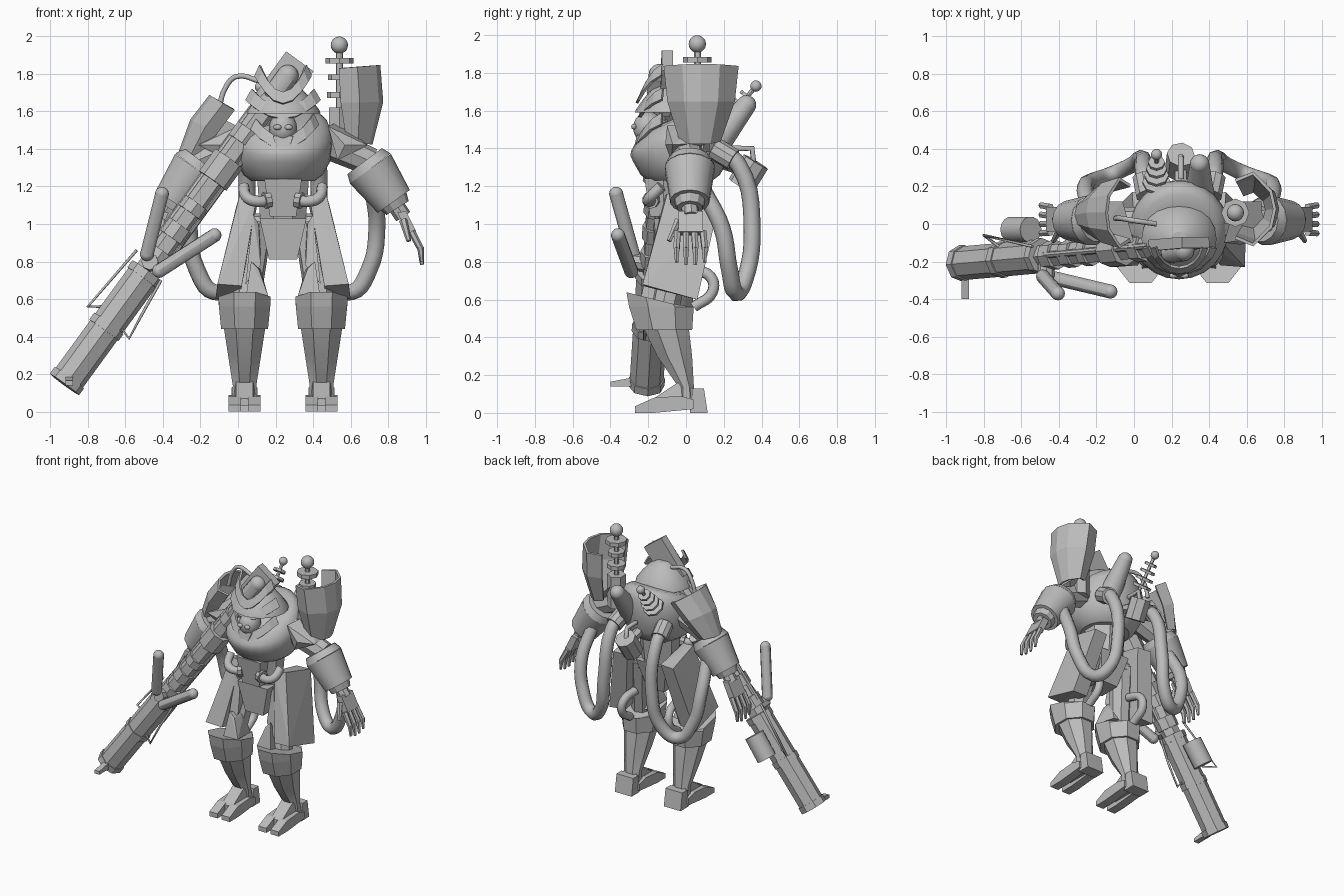
import bpy, bmesh, math
from mathutils import Vector, Matrix

if "Cube" in bpy.data.objects:
    bpy.data.objects.remove(bpy.data.objects["Cube"])

C = 0.24  # body centre line in x
METAL = bpy.data.materials.new("grey_metal")
METAL.diffuse_color = (0.5, 0.5, 0.5, 1)
METAL.use_nodes = True
METAL.node_tree.nodes["Principled BSDF"].inputs["Base Color"].default_value = METAL.diffuse_color


def finish(name, bm, smooth=True):
    bmesh.ops.recalc_face_normals(bm, faces=bm.faces)
    me = bpy.data.meshes.new(name)
    bm.to_mesh(me)
    bm.free()
    me.materials.append(METAL)
    ob = bpy.data.objects.new(name, me)
    bpy.context.collection.objects.link(ob)
    if smooth:
        bpy.ops.object.select_all(action='DESELECT')
        ob.select_set(True)
        bpy.context.view_layer.objects.active = ob
        bpy.ops.object.shade_smooth_by_angle(angle=math.radians(30))
    return ob


def rod(name, p, q, r1, r2=None, n=12):
    """Cone or cylinder from p to q."""
    p, q = Vector(p), Vector(q)
    d = q - p
    m = Matrix.Translation((p + q) / 2) @ d.to_track_quat('Z', 'Y').to_matrix().to_4x4()
    bm = bmesh.new()
    bmesh.ops.create_cone(bm, cap_ends=True, segments=n, radius1=r1,
                          radius2=r1 if r2 is None else r2, depth=d.length, matrix=m)
    return finish(name, bm, n > 8)


def ball(name, c, r):
    bm = bmesh.new()
    r = r if isinstance(r, tuple) else (r, r, r)
    m = Matrix.Translation(c) @ Matrix.Diagonal((*r, 1))
    bmesh.ops.create_uvsphere(bm, u_segments=16, v_segments=10, radius=1, matrix=m)
    return finish(name, bm)


def capsule(name, p, q, r):
    rod(name, p, q, r)
    ball(name + "_end", p, r)
    ball(name + "_end", q, r)


def hull(name, pts):
    bm = bmesh.new()
    for p in pts:
        bm.verts.new(p)
    bmesh.ops.convex_hull(bm, input=bm.verts)
    return finish(name, bm, False)


def loft(name, sections, n, turn=0.0, smooth=True):
    """Stack of ellipses: (x, y, z, rx, ry)."""
    bm = bmesh.new()
    rings = []
    for x, y, z, rx, ry in sections:
        rings.append([bm.verts.new((x + rx * math.cos(a), y + ry * math.sin(a), z))
                      for a in (2 * math.pi * i / n + turn for i in range(n))])
    for a, b in zip(rings, rings[1:]):
        for i in range(n):
            bm.faces.new((a[i], a[(i + 1) % n], b[(i + 1) % n], b[i]))
    bm.faces.new(rings[0])
    bm.faces.new(rings[-1])
    return finish(name, bm, smooth)


def strip(name, rows, thick):
    """Open sheet through rows of points, given a thickness."""
    bm = bmesh.new()
    vs = [[bm.verts.new(p) for p in row] for row in rows]
    for a, b in zip(vs, vs[1:]):
        for i in range(len(a) - 1):
            bm.faces.new((a[i], a[i + 1], b[i + 1], b[i]))
    mod = finish(name, bm, False).modifiers.new("thickness", 'SOLIDIFY')
    mod.thickness, mod.offset = thick, 0


def hose(name, pts, r, kind='AUTO'):
    cu = bpy.data.curves.new(name, 'CURVE')
    cu.dimensions = '3D'
    cu.bevel_depth, cu.bevel_resolution, cu.resolution_u = r, 2, 5
    cu.use_fill_caps = True
    sp = cu.splines.new('BEZIER')
    sp.bezier_points.add(len(pts) - 1)
    for b, p in zip(sp.bezier_points, pts):
        b.co = p
        b.handle_left_type = b.handle_right_type = kind
    cu.materials.append(METAL)
    ob = bpy.data.objects.new(name, cu)
    bpy.context.collection.objects.link(ob)
    bpy.ops.object.select_all(action='DESELECT')
    ob.select_set(True)
    bpy.context.view_layer.objects.active = ob
    bpy.ops.object.convert(target='MESH')


# Torso: the top slopes down toward the chest
torso = loft("torso", [(C, -.03, z, rx, ry) for z, rx, ry in (
    (1.23, .17, .17), (1.26, .21, .21), (1.33, .25, .25), (1.42, .265, .265), (1.48, .262, .26),
    (1.53, .24, .235), (1.56, .2, .19), (1.57, .12, .12))], 24)
for v in torso.data.vertices:
    v.co.z += .42 * (v.co.y + .03) * min(1, max(0, (v.co.z - 1.33) / .18))
loft("waist", [(C, -.03, 1.0, .13, .11), (C, -.03, 1.25, .15, .14)], 8, math.pi / 8, False)
hull("belly_plate", [(C + s * w, y, z) for s in (-1, 1) for w, y, z in (
    (.10, -.22, 1.24), (.07, -.19, 1.04), (.10, -.08, 1.24), (.07, -.08, 1.04))])
hull("pelvis_plate", [(C + s * w, y, z) for s in (-1, 1) for w, y, z in (
    (.125, -.17, 1.03), (.075, -.15, .81), (.125, .08, 1.03), (.07, .02, .81))])

# Head: skull in a collar under a domed helmet
ball("skull", (C, -.2, 1.51), (.075, .08, .085))
hull("jaw", [(C + s * w, y, z) for s in (-1, 1) for w, y, z in (
    (.055, -.26, 1.47), (.035, -.275, 1.41), (.055, -.15, 1.47), (.04, -.15, 1.41))])
for s in (-1, 1):
    ball("eye_brow", (C + s * .03, -.275, 1.515), (.022, .015, .015))
loft("helmet", [(C, -.08, z, r, r * .95) for z, r in (
    (1.59, .2), (1.605, .195), (1.66, .155), (1.71, .11), (1.75, .04))], 20)
for name, w, z, d, up, flare in (("helmet_brim", .15, 1.64, .16, .15, .82), ("helmet_brim", .2, 1.56, .15, .1, .82),
                                 ("collar", .19, 1.4, .17, .13, .85)):
    rows = []
    for i in range(9):
        a = math.radians(-80 + 20 * i)
        sx, cy = math.sin(a), math.cos(a)
        rows.append([(C + w * sx, -.1 - d * cy, z + up * sx * sx),
                     (C + w * flare * sx, -.1 - d * flare * cy, z + up * sx * sx + .06)])
    strip(name, rows, .015)
capsule("helmet_lamp", (.2, -.15, 1.7), (.265, -.14, 1.79), .058)

# Legs
for s in (-1, 1):
    def M(o, y, z):
        return (C + s * o, y, z)
    X = C + s * .205
    rod("hip_joint", M(.06, -.02, .98), M(.2, -.02, .98), .075, n=10)
    rod("thigh", M(.14, -.02, 1.0), M(.2, -.11, .55), .085, .075, n=8)
    hull("thigh_inner_plate", [M(.13, -.13, 1.0), M(.16, -.14, 1.05), M(.2, -.19, .68), M(.12, -.17, .78),
                               M(.12, -.03, .95), M(.18, -.05, .7)])
    hull("thigh_plate", [M(.14, -.11, 1.15), M(.23, -.1, 1.16), M(.14, .16, 1.09), M(.25, .17, 1.09),
                         M(.22, -.22, .67), M(.35, -.23, .68), M(.23, .05, .61), M(.36, .06, .60)])
    hull("knee_plate", [M(.13, -.2, .76), M(.17, -.2, .8), M(.08, -.23, .62), M(.2, -.24, .6),
                        M(.12, -.1, .76), M(.1, -.05, .6), M(.18, -.04, .6)])
    hose("knee_pipe", [M(.17, .02, .76), M(.19, .13, .72), M(.2, .14, .64), M(.2, .04, .56)], .03)
    cuff = loft("shin_cuff", [(X, -.115, .44, .135, .16), (X, -.13, .56, .148, .185),
                              (X, -.14, .61, .15, .19)], 8, math.pi / 8, False)
    for v in cuff.data.vertices:  # cuff rim rises toward the front
        if v.co.z > .6:
            v.co.z -= (v.co.y + .2) * .25
    loft("shin", [(X, .005, .06, .07, .05), (X, 0, .14, .068, .045), (X, -.06, .3, .095, .1),
                  (X, -.105, .45, .12, .13)], 8, math.pi / 8)
    prof = [(-.27, 0), (-.27, .035), (-.17, .08), (-.03, .09), (.04, .07), (.04, .02), (-.17, 0)]
    for a, b in ((-.085, -.018), (.018, .085)):
        hull("toe", [(X + x, y, z) for x in (a, b) for y, z in prof])
    hull("foot_arch", [(X + s2 * x, y, z) for s2 in (-1, 1) for x, y, z in (
        (.05, -.18, .03), (.045, -.18, .07), (.045, -.03, .17), (.05, .05, .12), (.07, .05, .03))])
    hull("heel", [(X + x, y, z) for x in (-.07, .07) for y, z in ((.02, 0), (.035, .13), (.095, .13), (.115, 0))])
    # Waist pipes
    hose("waist_pipe", [M(.07, -.17, 1.13), M(.13, -.2, 1.12), M(.19, -.19, 1.14), M(.21, -.13, 1.2)], .03)
    rod("pipe_socket", M(.07, -.18, 1.13), M(.1, -.19, 1.125), .045, n=10)
    # Arms
    rod("shoulder", M(.2, 0, 1.45), M(.47, .02, 1.33), .09, .075, n=8)
    hull("shoulder_guard", [M(.24, -.1, 1.52), M(.33, -.11, 1.42), M(.45, -.07, 1.42), M(.3, .12, 1.55),
                            M(.44, .12, 1.43), M(.29, -.08, 1.34)])
    rod("elbow_rim", M(.435, .02, 1.335), M(.465, .02, 1.295), .115, .135, n=14)
    rod("forearm", M(.465, .02, 1.295), M(.59, .02, 1.12), .135, .105, n=14)
    rod("wrist_cuff", M(.585, .02, 1.125), M(.61, .02, 1.085), .085, .07, n=10)
    rod("wrist", M(.6, .02, 1.1), M(.64, .025, 1.04), .045, n=8)
    hull("palm", [M(x, y, z) for x, z in ((.61, 1.06), (.655, 1.07), (.665, .94), (.71, .96)) for y in (-.04, .09)])
    for i in range(4):
        y = -.045 + .045 * i
        rod("finger", M(.685, y, .96), M(.732, y * 1.1, .87), .02, .018, n=6)
        rod("finger_tip", M(.732, y * 1.1, .875), M(.74, y * 1.1, .775 + .015 * abs(i - 1.5)), .018, .01, n=6)
    rod("thumb", M(.64, -.04, 1.02), M(.67, -.09, .91), .022, .013, n=6)
    # Hoses looping from the back to the elbows
    hose("back_hose", [M(.18, .17, 1.4), M(.19, .28, 1.31), M(.2, .35, .97), M(.26, .31, .7), M(.36, .265, .635),
                       M(.46, .23, .76), M(.5, .19, .98), M(.48, .09, 1.18)], .045)
    rod("hose_socket", M(.17, .15, 1.4), M(.19, .25, 1.34), .06, n=10)


# Open shoulder shields
def shield(name, stations):
    rows = []
    for centre, out, depth, half in stations:
        c, o = Vector(centre), Vector(out).normalized()
        rows.append([c + o * depth * f + Vector((0, half * g, 0)) for f, g in (
            (0, -.8), (.45, -1), (.9, -.5), (1, 0), (.9, .5), (.45, 1), (0, .8))])
    strip(name, rows, .018)


shield("right_shield", [((.54, .08, 1.83), (1, 0, .08), .21, .19), ((.55, .08, 1.65), (1, 0, 0), .215, .17),
                        ((.58, .075, 1.45), (1, 0, -.2), .13, .1)])
shield("left_shield", [((-.02, .06, 1.61), (-.86, 0, .5), .145, .18), ((-.11, .06, 1.49), (-.9, 0, .4), .15, .15),
                       ((-.2, .05, 1.36), (-.98, 0, .2), .11, .09)])
hose("shield_cable", [(-.1, .03, 1.62), (-.07, .03, 1.72), (-.01, .02, 1.785), (.12, 0, 1.76)], .014)


# Ringed antennas
def antenna(name, base, tip, r, levels):
    p, q = Vector(base), Vector(tip)
    rod(name + "_mast", p, q, r * .4)
    ball(name + "_ball", q, r)
    d = (q - p).normalized()
    for t, w in levels:
        c = p.lerp(q, t)
        rod(name + "_ring", c - d * r * .33, c + d * r * .33, w, n=8)


antenna("shoulder_antenna", (.54, .06, 1.4), (.54, .06, 1.953), .046, ((.52, .065), (.69, .06), (.85, .075)))
rod("antenna_base", (.54, .06, 1.38), (.54, .06, 1.62), .065, n=6)
antenna("back_antenna", (.12, .14, 1.45), (.12, .37, 1.73), .03, ((.35, .075), (.5, .065), (.65, .055), (.8, .045)))

# Back exhaust and canister
rod("exhaust", (.35, .12, 1.38), (.35, .32, 1.63), .085, .052)
ball("exhaust_cap", (.35, .32, 1.63), .052)
rod("back_canister", (.25, .37, 1.33), (.24, .29, 1.2), .075, n=8)
rod("canister_mount", (.25, .12, 1.35), (.25, .33, 1.28), .035, n=6)
hose("canister_bracket", [(.25, .24, 1.4), (.25, .35, 1.4), (.25, .36, 1.3)], .016, 'VECTOR')

# Long cannon slung across the body
A, B = Vector((-.925, -.21, .145)), Vector((.31, -.1, 1.84))
D = (B - A).normalized()
W = Vector((0, 1, 0)).cross(D).normalized()
N = D.cross(W)


def G(t, w=0.0, n=0.0):
    return A.lerp(B, t) + W * w + N * n


def along(name, t0, t1, r, n=6, w=0.0, d=0.0):
    return rod(name, G(t0, w, d), G(t1, w, d), r, n=n)


along("cannon_barrel", 0, .35, .09, 8)
for t in (.0, .17, .335):
    along("cannon_band", t, t + .022, .097, 8)
along("cannon_body", .35, .9, .066)
for t0, t1, r in ((.38, .42, .078), (.46, .5, .075), (.54, .57, .075), (.64, .71, .09), (.76, .8, .078)):
    along("cannon_clamp", t0, t1, r, 8)
along("cannon_rail", .4, .85, .018, 8, .06, 0)
along("cannon_rail", .4, .85, .018, 8, -.06, 0)
hull("cannon_stock", [G(t, w, n) for t in (.87, 1.015) for w in (-.09, .09) for n in (-.03, .03)])
hull("front_sight", [(x, y, z) for x in (-.92, -.88) for y, z in ((-.4, .14), (-.4, .165), (-.27, .14), (-.27, .19))])
rod("cannon_canister", (-.655, -.03, .51), (-.55, -.03, .66), .07, n=14)
rod("canister_clip", (-.6, -.17, .59), (-.6, -.03, .59), .03, n=8)
capsule("upright_grip", (-.405, -.37, 1.16), (-.485, -.28, .84), .037)
capsule("level_grip", (-.125, -.36, .94), (-.42, -.29, .75), .037)
rod("grip_mount", (-.47, -.28, .8), (-.46, -.15, .78), .045, n=8)
hose("cannon_wire", [(-.54, -.12, .86), (-.8, -.06, .56), (-.72, -.12, .56)], .008, 'VECTOR')
hose("cannon_wire", [(-.68, -.2, .52), (-.58, -.22, .39), (-.5, -.22, .54), (-.41, -.2, .7)], .008, 'VECTOR')
